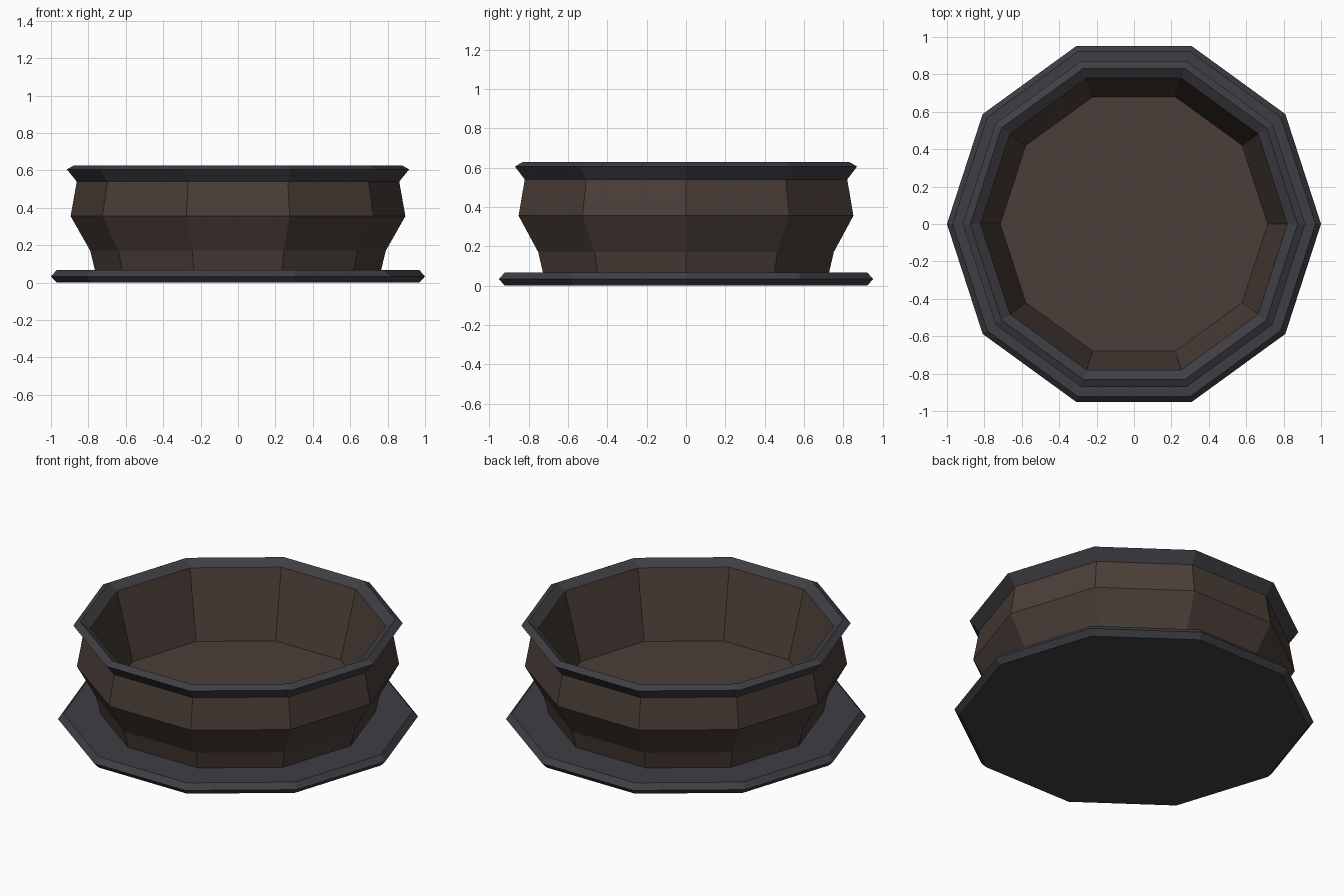
import bpy, bmesh, math

if "Cube" in bpy.data.objects:
    bpy.data.objects.remove(bpy.data.objects["Cube"])

SIDES = 10


def material(name, rgb):
    m = bpy.data.materials.new(name)
    m.diffuse_color = (*rgb, 1)
    m.use_nodes = True
    m.node_tree.nodes["Principled BSDF"].inputs["Base Color"].default_value = m.diffuse_color
    return m


slate = material("dark slate", (0.050, 0.048, 0.057))
brown = material("dark brown", (0.069, 0.048, 0.039))


def lathe(name, profile, mat, cap_start=False, cap_end=False):
    """Spin (radius, z) points around z into a flat-sided ring."""
    bm = bmesh.new()
    rings = []
    for r, z in profile:
        rings.append([bm.verts.new((r * math.cos(2 * math.pi * i / SIDES),
                                    r * math.sin(2 * math.pi * i / SIDES), z))
                      for i in range(SIDES)])
    for a, b in zip(rings, rings[1:]):
        for i in range(SIDES):
            j = (i + 1) % SIDES
            bm.faces.new((a[i], a[j], b[j], b[i]))
    if cap_start:
        bm.faces.new(rings[0][::-1])
    if cap_end:
        bm.faces.new(rings[-1])
    me = bpy.data.meshes.new(name)
    bm.to_mesh(me)
    bm.free()
    me.materials.append(mat)
    ob = bpy.data.objects.new(name, me)
    bpy.context.collection.objects.link(ob)
    return ob


# Flat base plate with bevelled edge
lathe("base_plate", [(0.97, 0), (1.0, 0.033), (0.97, 0.066), (0.765, 0.066)],
      slate, cap_start=True)
# Outer bowl wall
lathe("bowl_outside", [(0.765, 0.066), (0.79, 0.17), (0.895, 0.355), (0.862, 0.54)], brown)
# Flared rim
lathe("rim", [(0.862, 0.54), (0.915, 0.605), (0.875, 0.627), (0.82, 0.59)], slate)
# Inner wall and floor
lathe("bowl_inside", [(0.82, 0.59), (0.715, 0.185)], brown, cap_end=True)
